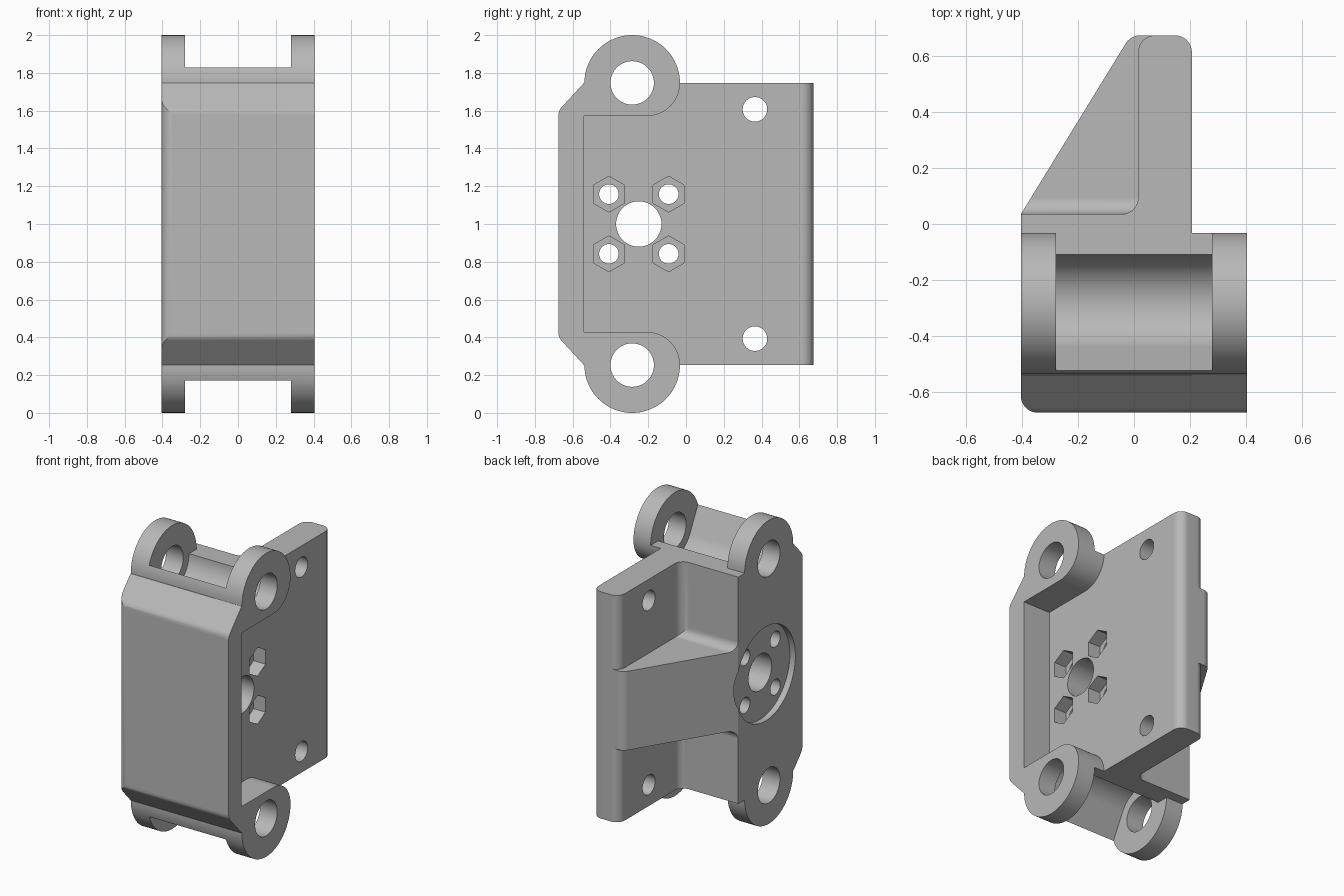
import bpy, bmesh
from math import sin, cos, tan, radians, pi
from mathutils import Vector

cube = bpy.data.objects.get("Cube")
if cube:
    bpy.data.objects.remove(cube, do_unlink=True)

AXIS_Y, AXIS_Z, LUG_R = -0.285, 1.747, 0.253   # upper hinge axis and lug radius
HALF = 0.405                                    # half width
FILLET = 0.06

metal = bpy.data.materials.new("grey_metal")
metal.use_nodes = True
grey = (0.48, 0.48, 0.48, 1)
metal.diffuse_color = grey
metal.node_tree.nodes["Principled BSDF"].inputs["Base Color"].default_value = grey


def arc(cx, cy, r, start, end, n=24):
    angles = [radians(start + (end - start) * i / n) for i in range(n + 1)]
    return [(cx + r * cos(a), cy + r * sin(a)) for a in angles]


def circle(cx, cy, r, n=64, turn=0):
    return arc(cx, cy, r, turn, turn + 360, n)[:-1]


def rounded(corners, n=10):
    """Outline from (a, b, radius) corners, each filleted by its radius."""
    out = []
    for i, (a, b, r) in enumerate(corners):
        p = Vector((a, b))
        if not r:
            out.append((a, b))
            continue
        u = (Vector(corners[i - 1][:2]) - p).normalized()
        v = (Vector(corners[(i + 1) % len(corners)][:2]) - p).normalized()
        half = u.angle(v) / 2
        centre = p + (u + v).normalized() * r / sin(half)
        d0 = p + u * r / tan(half) - centre
        d1 = p + v * r / tan(half) - centre
        sweep = d0.angle(d1)
        for k in range(n + 1):
            t = k / n
            d = (d0 * sin((1 - t) * sweep) + d1 * sin(t * sweep)) / sin(sweep)
            out.append(tuple(centre + d))
    return out


def prism(name, outline, axis, lo, hi):
    """Extrude an outline along x (points are y, z) or along z (points are x, y)."""
    bm = bmesh.new()
    place = (lambda p, h: (h, *p)) if axis == "x" else (lambda p, h: (*p, h))
    low = [bm.verts.new(place(p, lo)) for p in outline]
    high = [bm.verts.new(place(p, hi)) for p in outline]
    bm.faces.new(low)
    bm.faces.new(high)
    for i in range(len(low)):
        bm.faces.new((low[i - 1], low[i], high[i], high[i - 1]))
    bmesh.ops.recalc_face_normals(bm, faces=bm.faces)
    mesh = bpy.data.meshes.new(name)
    bm.to_mesh(mesh)
    bm.free()
    mesh.materials.append(metal)
    ob = bpy.data.objects.new(name, mesh)
    bpy.context.collection.objects.link(ob)
    return ob


def combine(target, tool, operation):
    """Apply a boolean and discard the tool."""
    bpy.context.view_layer.objects.active = target
    mod = target.modifiers.new("boolean", "BOOLEAN")
    mod.operation, mod.solver, mod.object = operation, "EXACT", tool
    bpy.ops.object.modifier_apply(modifier=mod.name)
    bpy.data.objects.remove(tool, do_unlink=True)


def flip(outline, lower):
    return [(y, 2 - z) for y, z in outline] if lower else outline


# Main body: side profile crossed with the plan outline
side = rounded([(-0.675, 0.4, FILLET), (-0.675, 1.6, FILLET), (-0.54, AXIS_Z, 0),
                (0.7, AXIS_Z, 0), (0.7, 2 - AXIS_Z, 0), (-0.54, 2 - AXIS_Z, 0)])
plan = rounded([(-HALF, -0.675, FILLET), (HALF, -0.675, 0), (HALF, -0.54, 0),
                (0.207, -0.54, 0), (0.207, 0.675, FILLET), (0.015, 0.675, FILLET),
                (0.015, 0.035, FILLET), (-HALF, 0.035, 0)])
bracket = prism("hinge_bracket", plan, "z", 0.1, 1.9)
combine(bracket, prism("side_profile", side, "x", -0.6, 0.6), "INTERSECT")

# Triangular rib behind, flared where it meets the block
wedge = rounded([(-HALF, 0.035, 0), (-0.012, 0.675, FILLET), (0.1, 0.675, 0),
                 (0.1, -0.1, 0), (-HALF, -0.1, 0)])
flare = [(-0.2, 1.32), *arc(0.095, 1.32, FILLET, 180, 270, 10), (0.8, 1.26)]
flare += [(y, 2 - z) for y, z in reversed(flare)]
rib = prism("rib", wedge, "z", 0.5, 1.5)
combine(rib, prism("rib_flare", flare, "x", -0.6, 0.6), "INTERSECT")
combine(bracket, rib, "UNION")

# Hinge lugs, upper and lower
lug = arc(AXIS_Y, AXIS_Z, LUG_R, 180, 0, 40)
lug += arc(AXIS_Y + LUG_R - 0.175, AXIS_Z, 0.175, 0, -90, 16)[1:]
lug += [(-0.6, AXIS_Z - 0.175), (-0.6, 1.64)]
for lower in (False, True):
    combine(bracket, prism("lug", flip(lug, lower), "x", -HALF, HALF), "UNION")

# Trough between the lugs, and the pin holes
trough = arc(AXIS_Y, AXIS_Z, 0.175, 207.6, 360, 30)
trough += [(0.1, AXIS_Z), (0.1, 2.1), (-0.665, 2.1)]
for lower in (False, True):
    combine(bracket, prism("trough", flip(trough, lower), "x", -0.28, 0.28), "DIFFERENCE")
    pin = flip(circle(AXIS_Y, AXIS_Z, 0.115), lower)
    combine(bracket, prism("pin_hole", pin, "x", -0.6, 0.6), "DIFFERENCE")
    bolt = flip(circle(0.365, 1.607, 0.065, 40), lower)
    combine(bracket, prism("plate_hole", bolt, "x", -0.1, 0.4), "DIFFERENCE")

# Round flange recess, central bore, screw holes and nut pockets
bore_y = -0.25
combine(bracket, prism("flange_recess", circle(bore_y, 1, 0.31, 80), "x", -0.6, -0.365), "DIFFERENCE")
combine(bracket, prism("bore", circle(bore_y, 1, 0.12), "x", -0.6, 0.6), "DIFFERENCE")
for y in (bore_y - 0.158, bore_y + 0.158):
    for z in (0.842, 1.158):
        combine(bracket, prism("screw_hole", circle(y, z, 0.052, 32), "x", -0.6, 0.6), "DIFFERENCE")
        combine(bracket, prism("nut_pocket", circle(y, z, 0.095, 6, 30), "x", 0.12, 0.3), "DIFFERENCE")

# Smooth the curved faces and keep the flats clean
bpy.ops.object.select_all(action="DESELECT")
bracket.select_set(True)
bpy.context.view_layer.objects.active = bracket
bpy.ops.object.shade_smooth_by_angle(angle=radians(25))
normals = bracket.modifiers.new("weighted_normals", "WEIGHTED_NORMAL")
normals.keep_sharp = True
